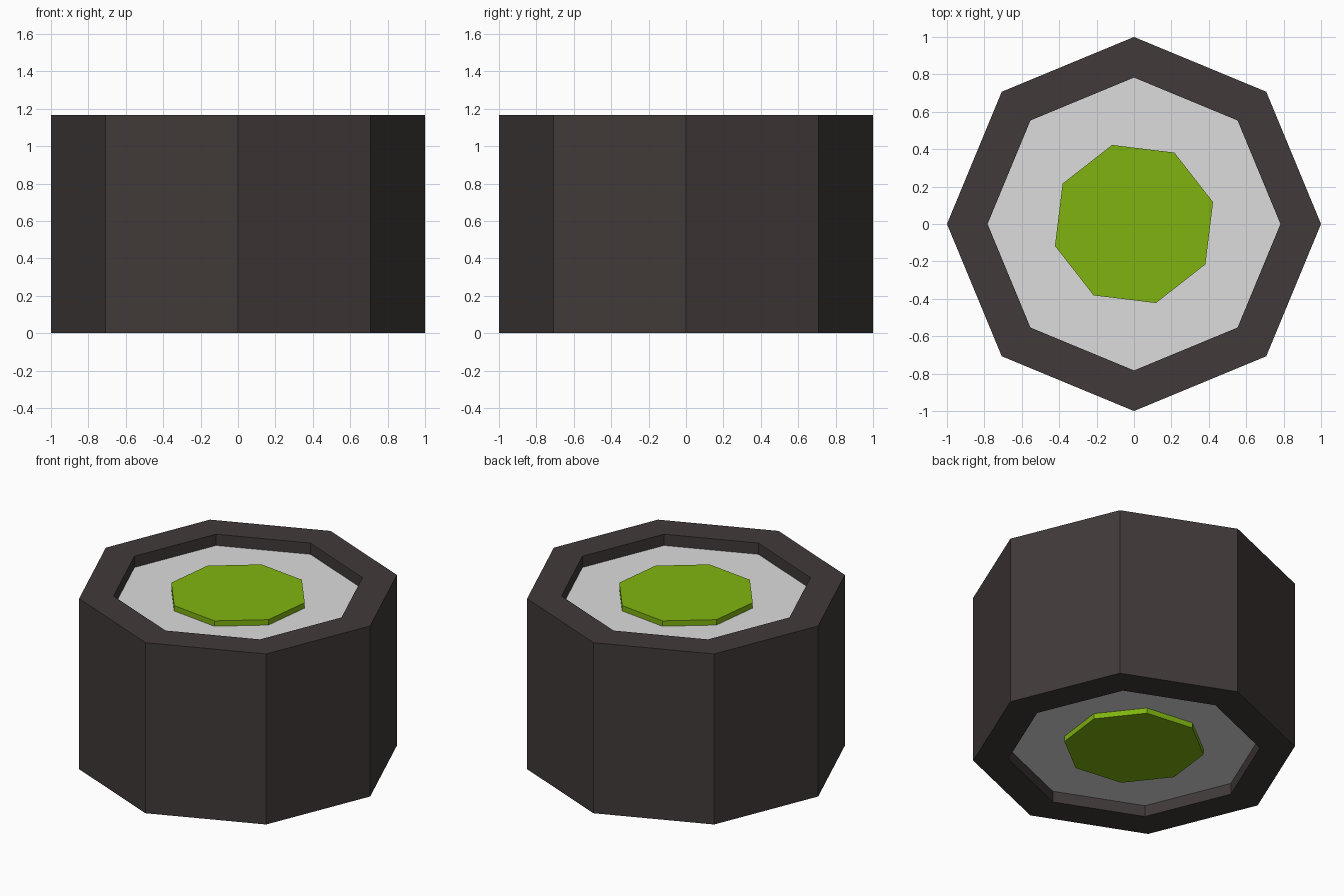
import bpy, bmesh, math

if "Cube" in bpy.data.objects:
    bpy.data.objects.remove(bpy.data.objects["Cube"])

H = 1.166      # overall height
SIDES = 8


def material(name, rgb):
    m = bpy.data.materials.new(name)
    m.diffuse_color = (*rgb, 1)
    m.use_nodes = True
    m.node_tree.nodes["Principled BSDF"].inputs["Base Color"].default_value = m.diffuse_color
    return m


def finish(name, bm, mat):
    bmesh.ops.recalc_face_normals(bm, faces=bm.faces[:])
    me = bpy.data.meshes.new(name)
    bm.to_mesh(me)
    bm.free()
    me.materials.append(mat)
    ob = bpy.data.objects.new(name, me)
    bpy.context.collection.objects.link(ob)
    return ob


def loop(bm, r, z, turn=0.0):
    angles = [turn + 2 * math.pi * i / SIDES for i in range(SIDES)]
    return [bm.verts.new((r * math.cos(a), r * math.sin(a), z)) for a in angles]


def bridge(bm, a, b):
    for i in range(SIDES):
        j = (i + 1) % SIDES
        bm.faces.new((a[i], a[j], b[j], b[i]))


def ring(name, outer, inner, z0, z1, mat):
    bm = bmesh.new()
    loops = [loop(bm, r, z) for r, z in
             ((outer, z0), (outer, z1), (inner, z1), (inner, z0))]
    for k in range(4):
        bridge(bm, loops[k], loops[(k + 1) % 4])
    return finish(name, bm, mat)


def prism(name, r, z0, z1, mat, turn=0.0):
    bm = bmesh.new()
    low, high = loop(bm, r, z0, turn), loop(bm, r, z1, turn)
    bridge(bm, low, high)
    bm.faces.new(low)
    bm.faces.new(high)
    return finish(name, bm, mat)


rubber = material("dark rubber", (0.053, 0.042, 0.041))
grey = material("light grey", (0.716, 0.716, 0.716))
green = material("lime green", (0.216, 0.456, 0.005))

# Octagonal tyre with an open centre
ring("tyre", 1.0, 0.783, 0, H, rubber)
# Recessed wheel disc, its rim sunk slightly into the tyre
prism("wheel_disc", 0.80, 0.077, H - 0.077, grey)
# Hub standing proud of the disc on both faces
prism("hub", 0.4385, 0.04, H - 0.04, green, math.radians(15.5))
